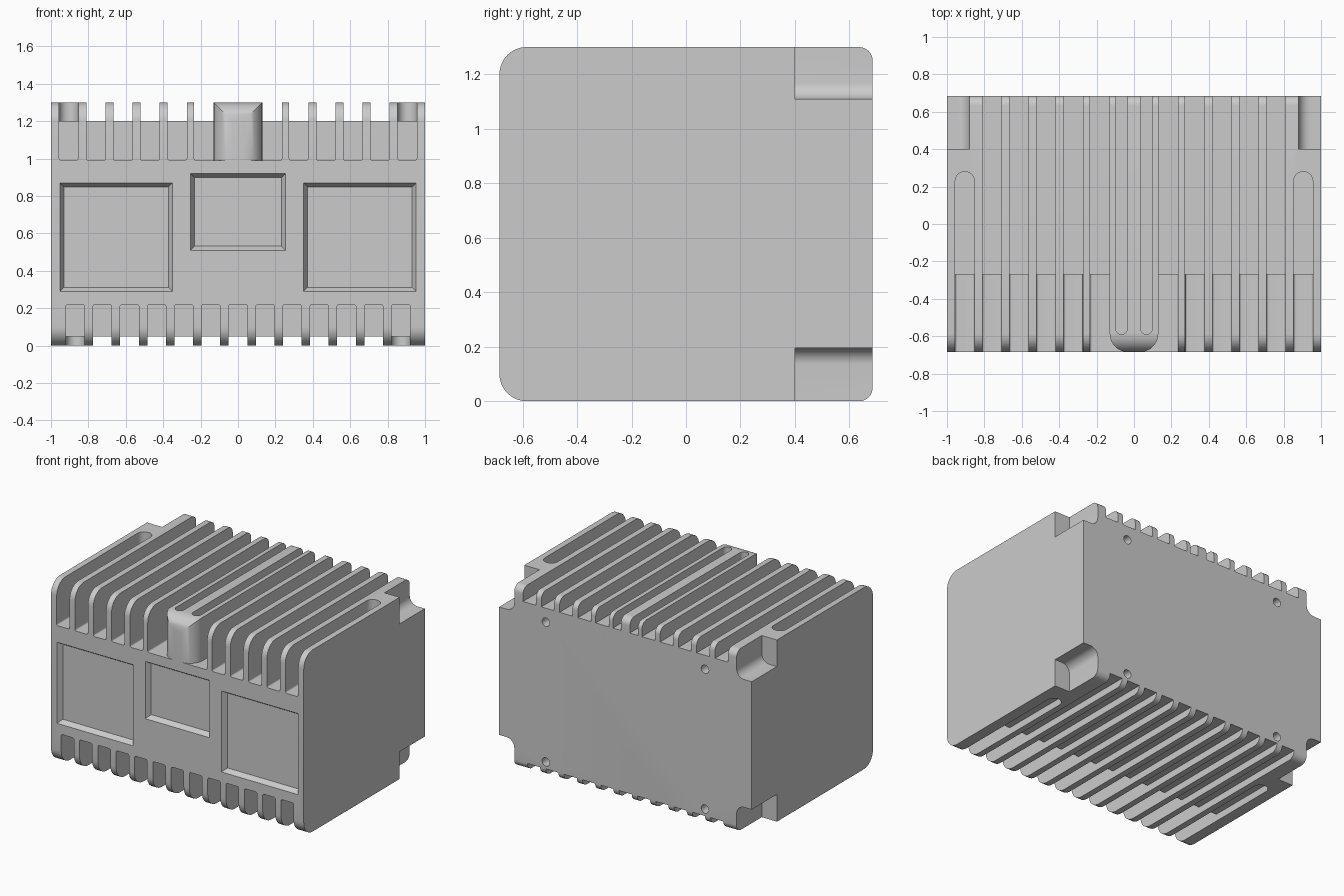
import bpy, bmesh, math

if "Cube" in bpy.data.objects:
    bpy.data.objects.remove(bpy.data.objects["Cube"])

HY, TOP = 0.685, 1.30


def rrect(u0, u1, v0, v1, radii, seg=8):
    """Rounded rectangle; radii at (u0v0, u1v0, u1v1, u0v1)."""
    pts = []
    corners = [(u0, v0, 1, 1, 180), (u1, v0, -1, 1, 270), (u1, v1, -1, -1, 0), (u0, v1, 1, -1, 90)]
    for (u, v, su, sv, a0), r in zip(corners, radii):
        if r == 0:
            pts.append((u, v))
            continue
        for i in range(seg + 1):
            a = math.radians(a0 + 90 * i / seg)
            p = (u + su * r + r * math.cos(a), v + sv * r + r * math.sin(a))
            if not pts or math.dist(p, pts[-1]) > 1e-5:
                pts.append(p)
    if math.dist(pts[0], pts[-1]) < 1e-5:
        pts.pop()
    return pts


def loft(bm, axis, a, lo, b, hi):
    """Solid between outline a at lo and outline b at hi along an axis."""
    def put(p, w):
        return {'x': (w, p[0], p[1]), 'y': (p[0], w, p[1]), 'z': (p[0], p[1], w)}[axis]
    va = [bm.verts.new(put(p, lo)) for p in a]
    vb = [bm.verts.new(put(p, hi)) for p in b]
    n = len(a)
    faces = [bm.faces.new(va), bm.faces.new(vb)]
    for i in range(n):
        j = (i + 1) % n
        faces.append(bm.faces.new((va[i], va[j], vb[j], vb[i])))
    bmesh.ops.recalc_face_normals(bm, faces=faces)


def prism(bm, axis, rect, radii, lo, hi):
    p = rrect(*rect, radii)
    loft(bm, axis, p, lo, p, hi)


def make(name, bm):
    me = bpy.data.meshes.new(name)
    bm.to_mesh(me)
    bm.free()
    ob = bpy.data.objects.new(name, me)
    bpy.context.collection.objects.link(ob)
    return ob


def boolean(target, bm, op='DIFFERENCE'):
    cutter = make("cutter", bm)
    cutter.hide_render = True
    m = target.modifiers.new("bool", 'BOOLEAN')
    m.operation, m.solver, m.object = op, 'EXACT', cutter
    bpy.context.view_layer.objects.active = target
    bpy.ops.object.modifier_apply(modifier=m.name)
    bpy.data.objects.remove(cutter)


def block(name, x0, x1):
    bm = bmesh.new()
    prism(bm, 'x', (-HY, HY, 0, TOP), (0.1, 0.05, 0.05, 0.1), x0, x1)
    return make(name, bm)


Z4 = (0, 0, 0, 0)
housing = block("finned_housing", -1, 1)

# Slot layouts as (x0, x1, rear end)
top_slots = []
for i in range(5):
    c = 0.905 - 0.145 * i
    for s in (-1, 1):
        top_slots.append((s * c - 0.051, s * c + 0.051, 0.28 if i == 0 else 0.8))
top_slots.append((-0.235, 0.235, 0.8))
bottom_slots = [(0.145 * i - 0.05, 0.145 * i + 0.05, 0.28 if abs(i) == 6 else 0.8) for i in range(-6, 7)]

# Shallow full-length slots between the fins
bm = bmesh.new()
for slots, lo, hi in ((top_slots, 1.2, 1.4), (bottom_slots, -0.1, 0.05)):
    for x0, x1, end in slots:
        r = 0.05 if end < 0.5 else 0
        prism(bm, 'z', (x0, x1, -0.8, end), (0, 0, r, r), lo, hi)
boolean(housing, bm)

# Deep slots at the front
bm = bmesh.new()
for x0, x1, _ in top_slots:
    prism(bm, 'y', (x0, x1, 0.99, 1.4), (0.012, 0.012, 0, 0), -0.8, -0.27)
for x0, x1, _ in bottom_slots:
    prism(bm, 'y', (x0, x1, -0.1, 0.22), (0, 0, 0.012, 0.012), -0.8, -0.27)
boolean(housing, bm)

# Rear corner notches with a filleted inner edge
bm = bmesh.new()
for z0, z1, low in ((1.11, 1.4, 1), (-0.1, 0.195, 0)):
    r = 0.06
    prism(bm, 'y', (0.88, 1.1, z0, z1), (r, 0, 0, 0) if low else (0, 0, 0, r), 0.4, 0.8)
    prism(bm, 'y', (-1.1, -0.88, z0, z1), (0, r, 0, 0) if low else (0, 0, r, 0), 0.4, 0.8)
boolean(housing, bm)

# Bevelled front windows and rear screw holes
bm = bmesh.new()
for x0, x1, z0, z1 in ((-0.953, -0.35, 0.29, 0.87), (-0.254, 0.254, 0.51, 0.92), (0.35, 0.953, 0.29, 0.87)):
    g, d = 0.02, 0.022
    loft(bm, 'y', rrect(x0 - g, x1 + g, z0 - g, z1 + g, Z4), -HY - 0.032,
         rrect(x0 + d, x1 - d, z0 + d, z1 - d, Z4), -HY + 0.035)
for x in (-0.63, 0.63):
    for z in (0.1, 1.1):
        prism(bm, 'y', (x - 0.03, x + 0.03, z - 0.03, z + 0.03), (0.03,) * 4, HY - 0.1, HY + 0.1)
boolean(housing, bm)

# Wide central rib: rounded front corners and two narrow grooves
rib = block("central_rib", -0.3, 0.3)
bm = bmesh.new()
prism(bm, 'z', (-0.13, 0.13, -HY, 0.8), (0.1, 0.1, 0, 0), 0.985, 1.4)
boolean(rib, bm, 'INTERSECT')
bm = bmesh.new()
for x in (-0.067, 0.067):
    prism(bm, 'z', (x - 0.032, x + 0.032, -0.59, 0.8), (0.032, 0.032, 0, 0), 1.2, 1.4)
boolean(rib, bm)

# Fuse the rib with the housing
bm = bmesh.new()
bm.from_mesh(rib.data)
bpy.data.objects.remove(rib)
boolean(housing, bm, 'UNION')

bpy.ops.object.select_all(action='DESELECT')
housing.select_set(True)
bpy.context.view_layer.objects.active = housing
bpy.ops.object.shade_smooth_by_angle(angle=math.radians(25))
